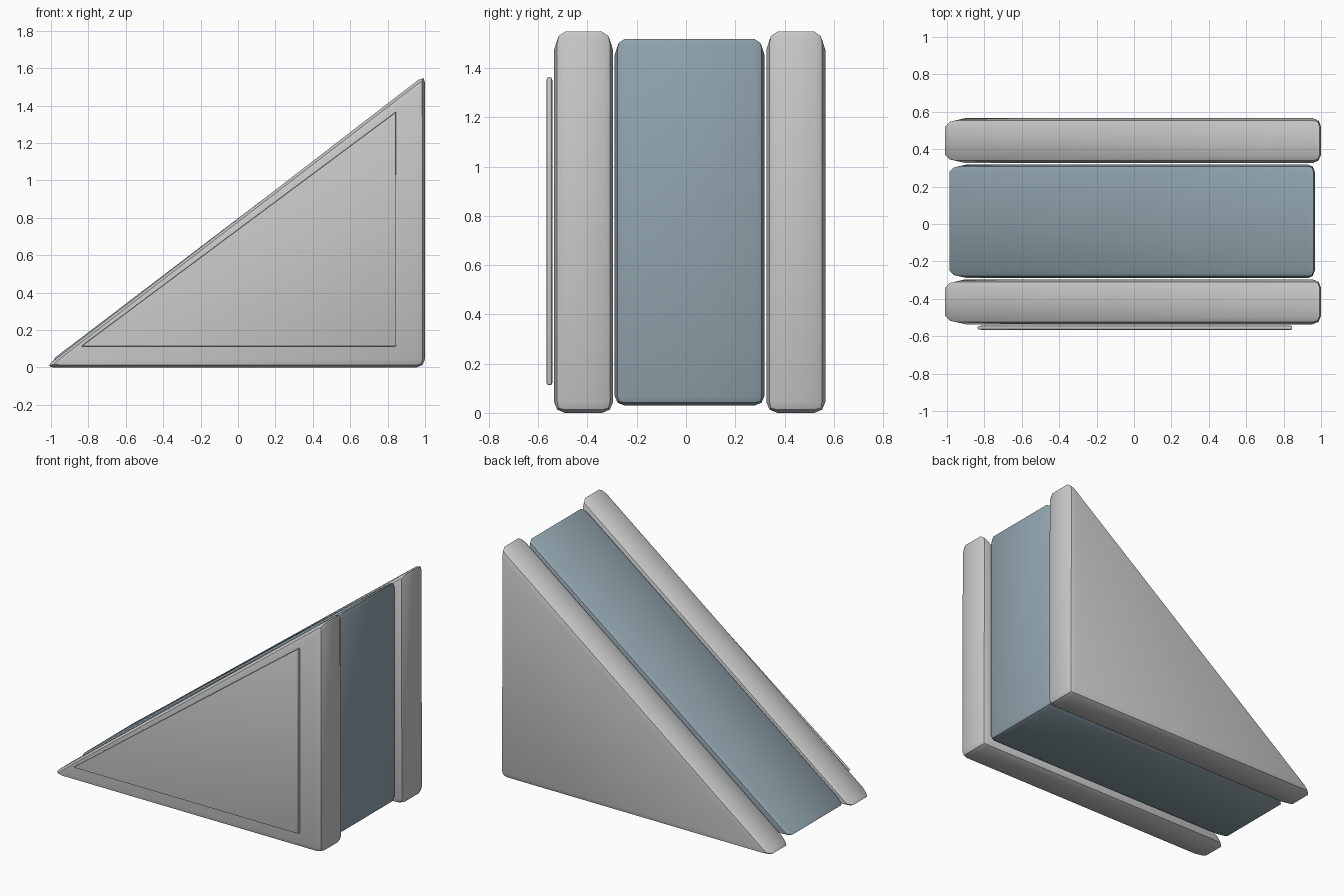
import bpy
import math

if "Cube" in bpy.data.objects:
    bpy.data.objects.remove(bpy.data.objects["Cube"])


def wedge(name, corners, y0, y1, bevel, material=None):
    """Right-triangle prism (x, z corners) from y0 to y1 with rounded edges."""
    verts = [(x, y, z) for y in (y0, y1) for x, z in corners]
    faces = [(0, 1, 2), (5, 4, 3)] + [(i, i + 3, (i + 1) % 3 + 3, (i + 1) % 3) for i in range(3)]
    mesh = bpy.data.meshes.new(name)
    mesh.from_pydata(verts, [], faces)
    obj = bpy.data.objects.new(name, mesh)
    bpy.context.collection.objects.link(obj)
    if material:
        mesh.materials.append(material)
    mod = obj.modifiers.new("rounded_edges", "BEVEL")
    mod.width = bevel
    mod.segments = 2
    mod.limit_method = "NONE"
    bpy.ops.object.select_all(action="DESELECT")
    bpy.context.view_layer.objects.active = obj
    obj.select_set(True)
    bpy.ops.object.modifier_apply(modifier=mod.name)
    bpy.ops.object.shade_smooth_by_angle(angle=math.radians(35))
    return obj


blue_grey = bpy.data.materials.new("blue_grey")
blue_grey.diffuse_color = (0.29, 0.38, 0.43, 1)
blue_grey.use_nodes = True
blue_grey.node_tree.nodes["Principled BSDF"].inputs["Base Color"].default_value = blue_grey.diffuse_color

# Outer slabs
slab = [(-1.034, 0), (1, 0), (1, 1.565)]
wedge("front_slab", slab, -0.536, -0.296, 0.045)
wedge("back_slab", slab, 0.326, 0.566, 0.045)

# Coloured core between the slabs
wedge("core", [(-1.008, 0.03), (0.967, 0.03), (0.967, 1.533)], -0.29, 0.319, 0.04, blue_grey)

# Thin plate on the front
wedge("front_plate", [(-0.84, 0.113), (0.846, 0.113), (0.846, 1.368)], -0.566, -0.543, 0.008)
